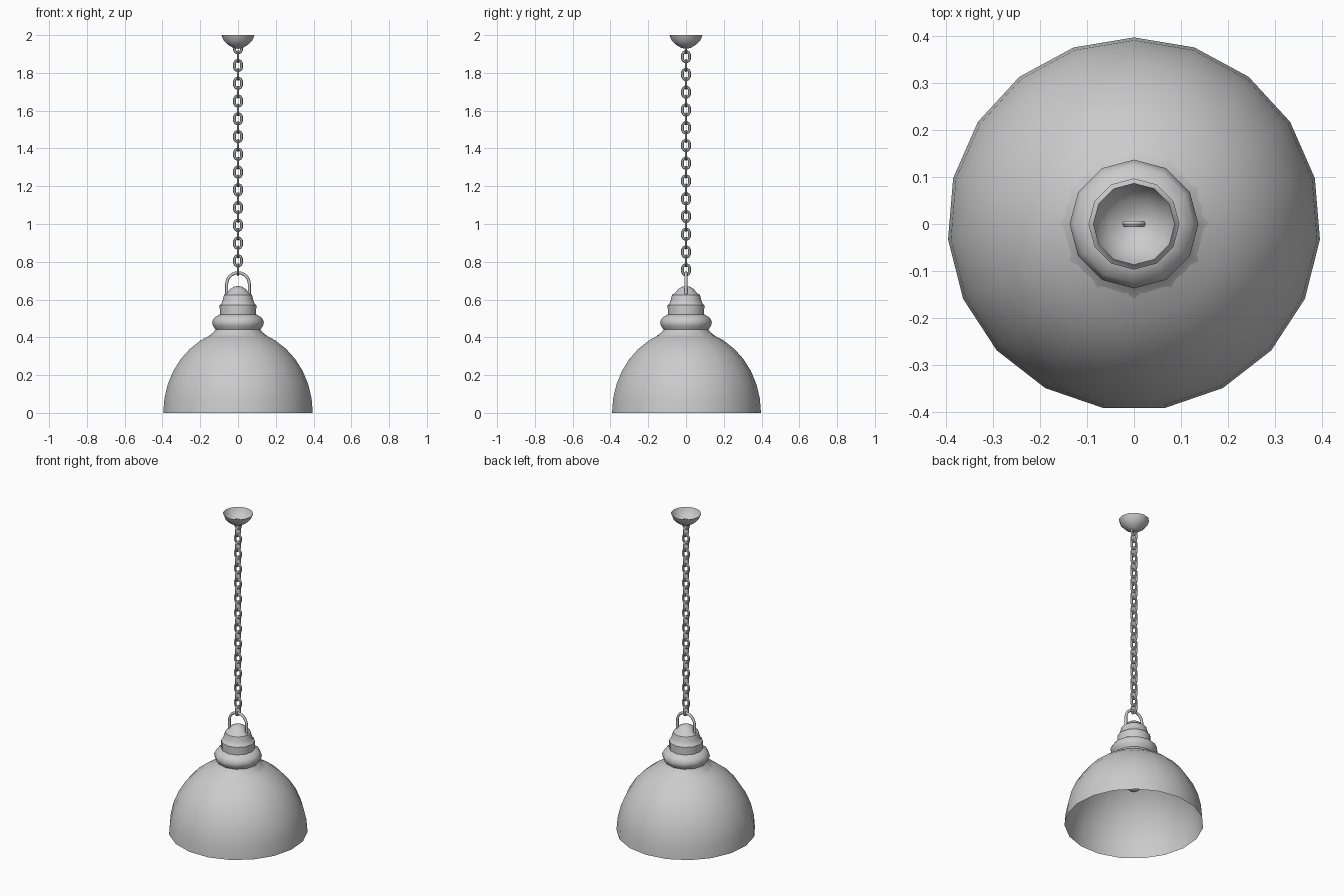
import bpy, bmesh
from math import sin, cos, pi, radians
from mathutils import Vector

if "Cube" in bpy.data.objects:
    bpy.data.objects.remove(bpy.data.objects["Cube"])


def finish(name, bm, angle=50, recalc=True):
    if recalc:
        bmesh.ops.recalc_face_normals(bm, faces=bm.faces)
    me = bpy.data.meshes.new(name)
    bm.to_mesh(me)
    bm.free()
    ob = bpy.data.objects.new(name, me)
    bpy.context.collection.objects.link(ob)
    bpy.ops.object.select_all(action='DESELECT')
    ob.select_set(True)
    bpy.context.view_layer.objects.active = ob
    bpy.ops.object.shade_smooth_by_angle(angle=radians(angle))
    return ob


def lathe(name, profile, sides, angle=50):
    """Revolve (radius, z) points listed bottom to top; radius 0 makes a pole."""
    bm = bmesh.new()
    rings = []
    for r, z in profile:
        if r == 0:
            rings.append([bm.verts.new((0, 0, z))] * sides)
        else:
            rings.append([bm.verts.new((r * cos(pi / 2 + 2 * pi * i / sides),
                                        r * sin(pi / 2 + 2 * pi * i / sides), z))
                          for i in range(sides)])
    for a, b in zip(rings, rings[1:]):
        for i in range(sides):
            j = (i + 1) % sides
            quad = list(dict.fromkeys([a[i], a[j], b[j], b[i]]))
            bm.faces.new(quad)
    return finish(name, bm, angle, recalc=False)


def tube(name, path, radius, sides=8, closed=False, turn=False):
    """Sweep a round wire along an (x, z) path; turn puts it in the yz plane."""
    bm = bmesh.new()
    n = len(path)
    pts = [Vector((x, 0, z)) for x, z in path]
    rings = []
    for i, p in enumerate(pts):
        a = pts[(i - 1) % n] if closed or i > 0 else p
        b = pts[(i + 1) % n] if closed or i < n - 1 else p
        t = (b - a).normalized()
        side = Vector((t.z, 0, -t.x))
        ring = []
        for k in range(sides):
            u = 2 * pi * k / sides
            q = p + side * radius * cos(u) + Vector((0, 1, 0)) * radius * sin(u)
            ring.append(bm.verts.new((-q.y, q.x, q.z) if turn else q))
        rings.append(ring)
    for i in range(n if closed else n - 1):
        a, b = rings[i], rings[(i + 1) % n]
        for k in range(sides):
            j = (k + 1) % sides
            bm.faces.new((a[k], a[j], b[j], b[k]))
    if not closed:
        bm.faces.new(rings[0])
        bm.faces.new(rings[-1])
    return finish(name, bm)


# Open dome shade: part of an ellipse
dome = [(0.397 * cos(radians(t)), 0.443 * sin(radians(t)))
        for t in (0, 10, 20, 30, 40, 50, 60, 68)]
lathe("shade", dome, 19)

# Flared collar above the shade
lathe("collar", [(0.158, 0.405), (0.128, 0.428), (0.119, 0.442), (0.133, 0.462),
                 (0.137, 0.482), (0.125, 0.505), (0.096, 0.522), (0.06, 0.525)], 12)

# Stepped cap with rounded top
lathe("cap", [(0.0, 0.521), (0.096, 0.522), (0.097, 0.57), (0.088, 0.578),
              (0.08, 0.6), (0.074, 0.625), (0.058, 0.634), (0.042, 0.656),
              (0.02, 0.668), (0, 0.672)], 12, 40)

# Lamp holder and bulb inside the shade
lathe("lamp_holder", [(0, 0.33), (0.03, 0.33), (0.035, 0.41), (0.035, 0.525)], 12)
lathe("bulb", [(0, 0.215), (0.024, 0.221), (0.042, 0.24), (0.048, 0.265),
               (0.042, 0.29), (0.03, 0.312), (0.025, 0.335)], 12)

# Hanging loop over the cap
arch = [(0.06 * cos(pi * i / 12), 0.682 + 0.06 * sin(pi * i / 12)) for i in range(13)]
tube("hanging_loop", [(0.06, 0.6)] + arch + [(-0.06, 0.6)], 0.008)

# Chain of alternating oval links
for i in range(26):
    z = 0.758 + 0.047 * i
    link = []
    for k in range(12):
        t = 2 * pi * (k + 0.5) / 12
        link.append((0.0185 * cos(t), z + 0.0185 * sin(t) + (0.009 if k < 6 else -0.009)))
    tube("chain_link_%02d" % (i + 1), link, 0.0075, 6, True, turn=(i % 2 == 0))

# Ceiling canopy, a bowl open at the top
lathe("canopy", [(0, 1.927), (0.025, 1.932), (0.055, 1.95), (0.077, 1.973),
                 (0.087, 2.0)], 12)
